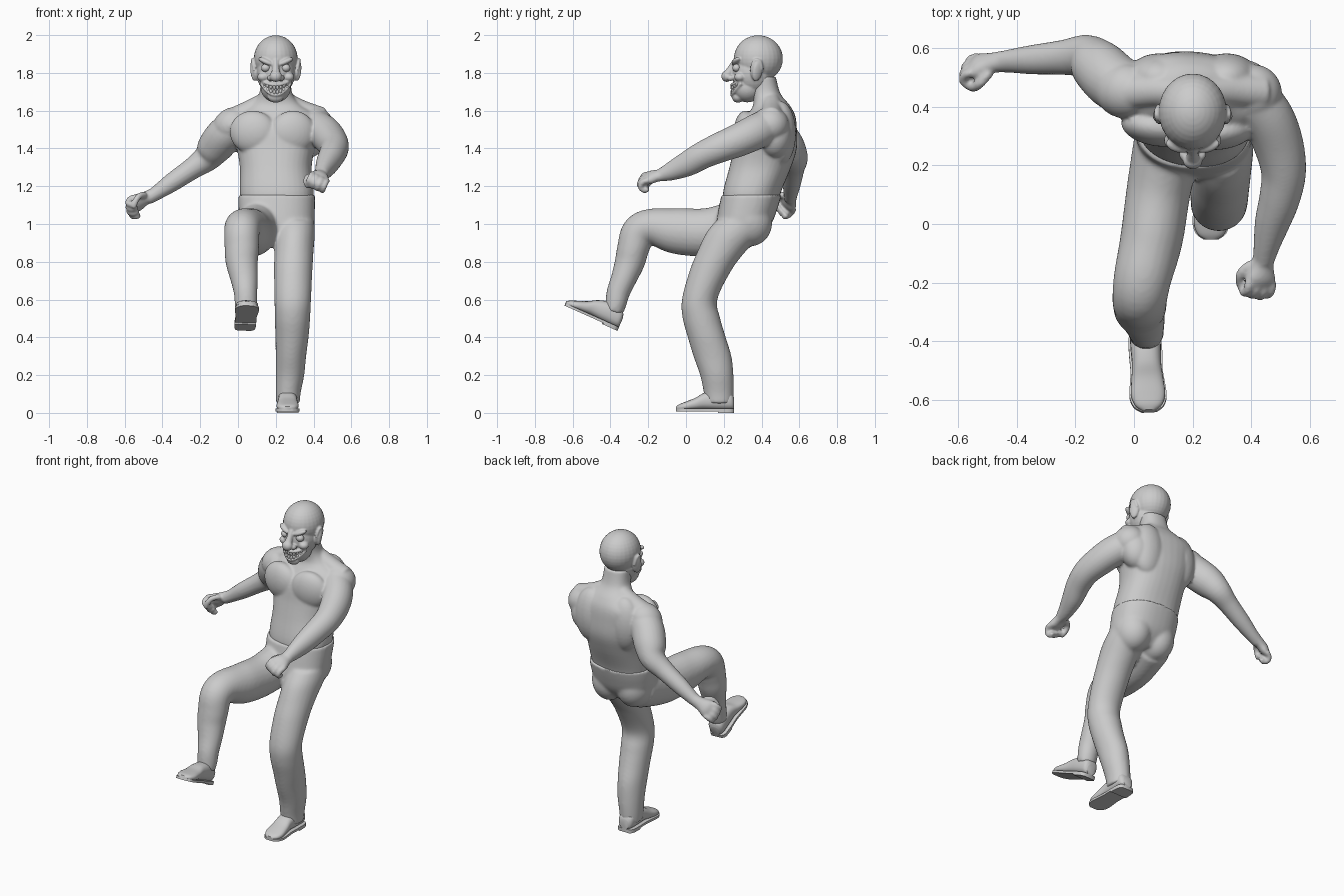
import bpy, bmesh, math
from mathutils import Vector, Matrix, Euler


def spline(rows, k=5):
    """Catmull-Rom interpolation of rows of numbers."""
    out = []
    for i in range(len(rows) - 1):
        a, b, c, d = (rows[max(0, min(len(rows) - 1, i + j))] for j in (-1, 0, 1, 2))
        for s in range(k):
            t = s / k
            out.append([0.5 * (2 * q + (r - p) * t + (2 * p - 5 * q + 4 * r - u) * t * t
                               + (3 * q - p - 3 * r + u) * t ** 3)
                        for p, q, r, u in zip(a, b, c, d)])
    return out + [list(rows[-1])]


def tube(bm, rows, ref=(1, 0, 0), axis=None, p=2.0, n=24):
    """Loft rows of (x, y, z, radius along ref, other radius)."""
    rows = spline(rows)
    pts = [Vector(r[:3]) for r in rows]
    rings = []
    for i, r in enumerate(rows):
        t = Vector(axis) if axis else pts[min(i + 1, len(pts) - 1)] - pts[max(i - 1, 0)]
        t.normalize()
        u = Vector(ref)
        u = (u - t * u.dot(t)).normalized()
        v = t.cross(u)
        ring = []
        for j in range(n):
            c, s = math.cos(math.tau * j / n), math.sin(math.tau * j / n)
            ring.append(bm.verts.new(pts[i]
                        + u * math.copysign(abs(c) ** (2 / p), c) * r[3]
                        + v * math.copysign(abs(s) ** (2 / p), s) * r[4]))
        rings.append(ring)
    for a, b in zip(rings, rings[1:]):
        for j in range(n):
            bm.faces.new((a[j], a[(j + 1) % n], b[(j + 1) % n], b[j]))
    bm.faces.new(rings[0][::-1])
    bm.faces.new(rings[-1])


def blob(bm, c, r, rot=(0, 0, 0)):
    bmesh.ops.create_uvsphere(bm, u_segments=28, v_segments=18, radius=1,
                              matrix=Matrix.LocRotScale(Vector(c), Euler(rot), Vector(r)))


def prism(bm, outline, z0, z1):
    lo, hi = ([bm.verts.new((x, y, z)) for x, y in outline] for z in (z0, z1))
    n = len(lo)
    bm.faces.new(lo[::-1])
    bm.faces.new(hi)
    for i in range(n):
        bm.faces.new((lo[i], lo[(i + 1) % n], hi[(i + 1) % n], hi[i]))


def finish(name, bm, voxel=None, smooth=3, angle=40):
    bmesh.ops.recalc_face_normals(bm, faces=bm.faces)
    me = bpy.data.meshes.new(name)
    bm.to_mesh(me)
    bm.free()
    ob = bpy.data.objects.new(name, me)
    bpy.context.collection.objects.link(ob)
    if voxel:
        m = ob.modifiers.new("fuse", 'REMESH')
        m.mode, m.voxel_size, m.use_smooth_shade = 'VOXEL', voxel, True
        m = ob.modifiers.new("soften", 'SMOOTH')
        m.factor, m.iterations = 0.5, smooth
    else:
        bpy.context.view_layer.objects.active = ob
        ob.select_set(True)
        bpy.ops.object.shade_smooth_by_angle(angle=math.radians(angle))
        ob.select_set(False)
    return ob


def fist(bm, wrist, d, palm, side):
    """Clenched hand: palm block, four curled fingers and a thumb."""
    w, d = Vector(wrist), Vector(d).normalized()
    palm = Vector(palm)
    palm = (palm - d * palm.dot(d)).normalized()
    s = d.cross(palm) * side
    at = lambda a, b, c: w + d * a + palm * b + s * c
    tube(bm, [(*at(-.02, 0, 0), .036, .034), (*at(.025, 0, 0), .041, .03),
              (*at(.06, .003, 0), .054, .03), (*at(.09, .01, 0), .053, .022)], ref=s)
    for i in range(4):
        c = (i - 1.5) * .029
        k = 1 - .05 * abs(i - 1.2)
        path = [(.075, 0), (.112 * k, .005), (.13 * k, .03), (.112 * k, .055), (.085, .045)]
        tube(bm, [(*at(a, b, c), .0155, .0155) for a, b in path], ref=s, n=12)
    thumb = [(.015, .015, .035), (.05, .035, .06), (.085, .055, .052), (.105, .065, .03)]
    tube(bm, [(*at(*q), .017, .017) for q in thumb], ref=d, n=12)


# Bare upper body: torso, neck, muscles, arms and fists
bm = bmesh.new()
tube(bm, [(.205, .34, 1.08, .185, .14), (.205, .35, 1.17, .195, .152), (.2, .393, 1.3, .19, .162),
          (.2, .42, 1.4, .207, .165), (.2, .43, 1.5, .23, .155), (.2, .45, 1.575, .228, .125),
          (.2, .452, 1.63, .14, .095), (.2, .425, 1.69, .088, .075), (.2, .4, 1.78, .08, .075)],
     ref=(1, -.1, 0), axis=(0, 0, 1), p=2.3, n=36)
blob(bm, (.08, .33, 1.485), (.125, .065, .115), (0, .1, -.15))
blob(bm, (.29, .315, 1.485), (.12, .062, .115), (0, -.1, .1))
for x in (.085, .315):  # shoulder blades
    blob(bm, (x, .5, 1.48), (.11, .082, .17))
tube(bm, [(.25, .45, 1.65, .05, .05), (.34, .455, 1.605, .055, .05), (.44, .45, 1.56, .06, .06)], ref=(0, 1, 0))
tube(bm, [(.15, .45, 1.65, .05, .05), (.06, .455, 1.605, .055, .05), (-.04, .45, 1.56, .06, .05)], ref=(0, 1, 0))
blob(bm, (-.03, .455, 1.525), (.105, .095, .09), (0, -.5, 0))
blob(bm, (.405, .445, 1.525), (.1, .1, .095))
blob(bm, (.37, .47, 1.47), (.1, .09, .12))
tube(bm, [(.03, .44, 1.54, .09, .09), (-.06, .48, 1.48, .098, .098), (-.12, .535, 1.41, .094, .094),
          (-.165, .57, 1.35, .076, .074), (-.24, .568, 1.295, .06, .058), (-.35, .56, 1.22, .05, .05),
          (-.43, .555, 1.165, .039, .039), (-.48, .55, 1.135, .034, .034)], ref=(0, 1, 0))
tube(bm, [(.38, .45, 1.53, .09, .09), (.45, .37, 1.488, .09, .093), (.49, .28, 1.445, .086, .088),
          (.51, .18, 1.405, .077, .08), (.497, .09, 1.365, .07, .073), (.473, .01, 1.32, .061, .067),
          (.453, -.07, 1.283, .046, .052), (.442, -.13, 1.26, .035, .036)])
fist(bm, (-.475, .552, 1.143), (-.85, -.12, -.4), (.1, -.75, -.6), 1)
fist(bm, (.44, -.125, 1.26), (-.1, -.95, -.15), (-.4, .1, -.9), -1)
finish("upper_body", bm, .007, 9)

# Trousers: hips, standing leg, raised leg
bm = bmesh.new()
tube(bm, [(.205, .347, 1.155, .203, .159), (.205, .328, 1.08, .202, .156),
          (.21, .305, 1.0, .19, .147), (.24, .27, .92, .12, .12)],
     axis=(0, 0, -1), p=2.3, n=36)
for x in (.125, .295):
    blob(bm, (x, .33, 1.02), (.112, .125, .14), (.35, 0, 0))
tube(bm, [(.3, .3, 1.02, .103, .14), (.3, .255, .95, .107, .15), (.296, .185, .85, .104, .127),
          (.292, .128, .75, .102, .11), (.29, .072, .6, .097, .094), (.288, .082, .5, .094, .1),
          (.286, .11, .4, .088, .101), (.28, .14, .3, .081, .101), (.275, .163, .2, .076, .089),
          (.266, .173, .11, .067, .08), (.264, .176, .05, .063, .075)], axis=(0, 0, -1))
tube(bm, [(.12, .3, 1.0, .118, .135), (.085, .12, .957, .11, .128), (.06, -.05, .963, .107, .122),
          (.03, -.18, .985, .099, .097), (.02, -.25, .955, .094, .093), (.02, -.28, .87, .091, .085),
          (.02, -.297, .8, .086, .08), (.033, -.33, .71, .073, .068), (.04, -.358, .64, .063, .062),
          (.042, -.37, .585, .06, .057), (.04, -.382, .535, .056, .05)])
finish("trousers", bm, .009, 10)

# Shoes: lofted upper, flat sole and heel block, posed by a matrix
SHOE = [(.255, .03, .02, .08), (.235, .048, .015, .11), (.17, .052, .015, .125), (.1, .05, .018, .108),
        (.05, .055, .015, .08), (0, .058, .012, .06), (-.035, .045, .012, .046), (-.053, .02, .014, .034)]
POSES = {"standing_shoe": Matrix(),
         "raised_shoe": Matrix.Translation((.035, -.365, .435)) @ Matrix.Rotation(math.radians(-24), 4, 'X')
         @ Matrix.Rotation(math.radians(3), 4, 'Z') @ Matrix.Translation((-.2625, -.255, 0))}
for name, pose in POSES.items():
    bm = bmesh.new()
    tube(bm, [(.2625, y, (a + b) / 2, w, (b - a) / 2) for y, w, a, b in SHOE],
         axis=(0, -1, 0), p=2.5)
    side = spline([(y, w + .005) for y, w, a, b in SHOE], 3)
    prism(bm, [(.2625 + w, y) for y, w in side] + [(.2625 - w, y) for y, w in side[::-1]], .008, .022)
    heel = [q for q in side if q[0] > .16]
    prism(bm, [(.2625 + w, y) for y, w in heel] + [(.2625 - w, y) for y, w in heel[::-1]], 0, .016)
    bm.transform(pose)
    finish(name, bm)

# Head: skull, jaw, brows, cheeks, bulbous nose and ears fused together
bm = bmesh.new()
blob(bm, (.2, .383, 1.875), (.116, .13, .124))
blob(bm, (.2, .355, 1.8), (.102, .11, .12))
blob(bm, (.2, .325, 1.722), (.08, .082, .078))
blob(bm, (.2, .275, 1.672), (.042, .032, .03))
blob(bm, (.2, .215, 1.782), (.033, .028, .03))
tube(bm, [(.2, .265, 1.86, .02, .02), (.2, .245, 1.83, .018, .02), (.2, .222, 1.795, .024, .022)])
for s in (-1, 1):
    blob(bm, (.2 + s * .03, .237, 1.773), (.016, .02, .016))
    blob(bm, (.2 + s * .052, .266, 1.86), (.045, .022, .015), (0, -s * .4, s * .3))
    blob(bm, (.2 + s * .068, .285, 1.778), (.03, .03, .024))
    blob(bm, (.2 + s * .116, .38, 1.815), (.014, .03, .06), (-.15, s * .15, s * .5))
    tube(bm, [(.2 + s * (.114 + .01 * math.sin(a)), .375 - .028 * math.cos(a), 1.815 + .055 * math.sin(a),
               .008, .008) for a in (-1.3, -.4, .5, 1.4, 2.3, 3.1)], n=10)
    for k in range(2):  # forehead wrinkles
        tube(bm, [(.2 + s * (.005 + .035 * t), .264 + .009 * t * t + .012 * k, 1.895 + .022 * k + .004 * t,
                   .005, .006) for t in (0, 1, 2)], ref=(0, 0, 1), n=8)
# Snarling lips
for lift in (.027, -.027):
    tube(bm, [(.2 + .078 * s, .244 + .05 * s * s, 1.71 + .042 * s * s + lift * (1 - .75 * s * s), .009, .011)
              for s in (-1, -.7, -.35, 0, .35, .7, 1)], ref=(0, 0, 1), n=12)
finish("head", bm, .005, 4)

# Eyes
bm = bmesh.new()
for s in (-1, 1):
    blob(bm, (.2 + s * .053, .268, 1.826), (.024, .022, .021))
finish("eyes", bm)

# Teeth: two rows following the grin
bm = bmesh.new()
for i in range(8):
    s = (i - 3.5) / 4.6
    for row in (.013, -.013):
        blob(bm, (.2 + .078 * s, .243 + .05 * s * s, 1.71 + .042 * s * s + row * (1 - .4 * s * s)),
             (.0078, .009, .0125))
finish("teeth", bm)
